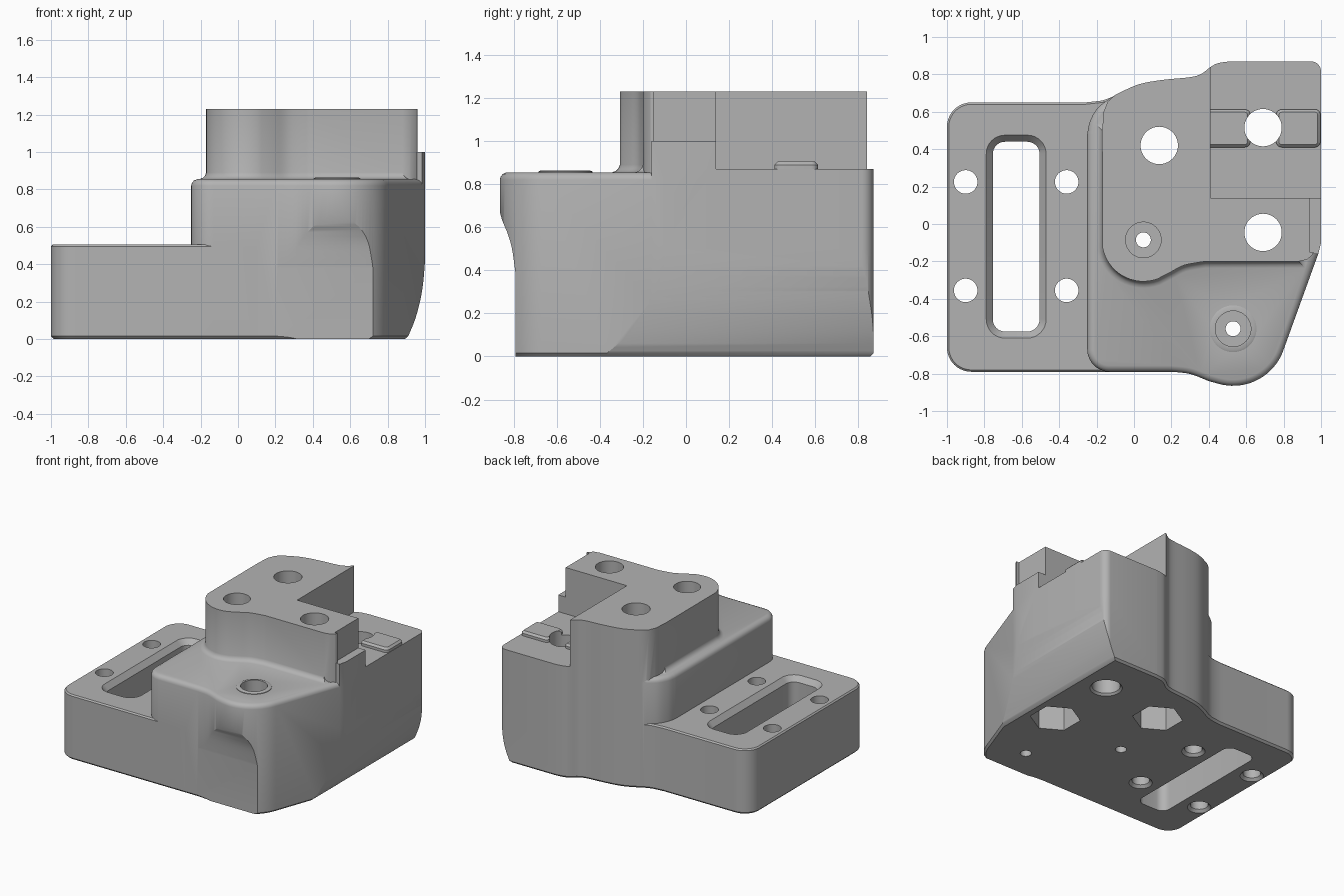
import bpy, bmesh, math
from mathutils import Vector

if "Cube" in bpy.data.objects:
    bpy.data.objects.remove(bpy.data.objects["Cube"])


def arc(cx, cy, r, a0, a1, n=10):
    """Points on an arc, angles in degrees."""
    return [(cx + r * math.cos(math.radians(a0 + (a1 - a0) * i / n)),
             cy + r * math.sin(math.radians(a0 + (a1 - a0) * i / n))) for i in range(n + 1)]


def spline(pts, n=5):
    """Smooth curve through all points."""
    p = [Vector(q) for q in [pts[0]] + pts + [pts[-1]]]
    out = []
    for a, b, c, d in zip(p, p[1:], p[2:], p[3:]):
        for i in range(n):
            t = i / n
            out.append(tuple(0.5 * (2 * b + (c - a) * t + (2 * a - 5 * b + 4 * c - d) * t * t
                                    + (3 * b - a - 3 * c + d) * t ** 3)))
    return out + [tuple(pts[-1])]


def rounded(x0, x1, y0, y1, r, n=8):
    return (arc(x0 + r, y0 + r, r, 180, 270, n) + arc(x1 - r, y0 + r, r, 270, 360, n)
            + arc(x1 - r, y1 - r, r, 0, 90, n) + arc(x0 + r, y1 - r, r, 90, 180, n))


def offset(pts, d):
    """Move an anticlockwise outline inwards by d."""
    out = []
    for i, p in enumerate(pts):
        e1 = (p - pts[i - 1]).normalized()
        e2 = (pts[(i + 1) % len(pts)] - p).normalized()
        n1, n2 = Vector((-e1.y, e1.x)), Vector((-e2.y, e2.x))
        out.append(p + d * (n1 + n2) / max(1 + n1.dot(n2), 0.3))
    return out


def prism(name, pts, rings, axis='z'):
    """Extrude an outline through (height, inset) rings along an axis."""
    p = []
    for q in map(Vector, pts):
        if not p or (q - p[-1]).length > 1e-4:
            p.append(q)
    if (p[0] - p[-1]).length < 1e-4:
        p.pop()
    if sum(a.x * b.y - b.x * a.y for a, b in zip(p, p[1:] + p[:1])) < 0:
        p.reverse()
    place = {'z': lambda a, b, h: (a, b, h), 'y': lambda a, b, h: (a, h, b),
             'x': lambda a, b, h: (h, a, b)}[axis]
    bm = bmesh.new()
    loops = [[bm.verts.new(place(q.x, q.y, h)) for q in (offset(p, d) if d else p)]
             for h, d in rings]
    for lo, hi in zip(loops, loops[1:]):
        for i in range(len(p)):
            j = (i + 1) % len(p)
            bm.faces.new((lo[i], lo[j], hi[j], hi[i]))
    bm.faces.new(loops[0])
    bm.faces.new(loops[-1])
    bmesh.ops.recalc_face_normals(bm, faces=bm.faces)
    me = bpy.data.meshes.new(name)
    bm.to_mesh(me)
    bm.free()
    ob = bpy.data.objects.new(name, me)
    bpy.context.collection.objects.link(ob)
    return ob


def hole(x, y, steps, sides=40, turn=0):
    """Round or many-sided cutter from (height, radius) steps."""
    r = steps[0][1]
    return prism("hole", arc(x, y, r, turn, turn + 360, sides), [(z, r - s) for z, s in steps])


def combine(target, tool, op):
    tool.hide_render = True
    bpy.context.view_layer.objects.active = target
    m = target.modifiers.new(op, 'BOOLEAN')
    m.operation, m.object, m.solver = op, tool, 'EXACT'
    bpy.ops.object.modifier_apply(modifier=m.name)
    bpy.data.objects.remove(tool)


# Shared outlines
back = spline([(-0.1, 0.69), (0.02, 0.745), (0.15, 0.77), (0.3, 0.785), (0.36, 0.803),
               (0.41, 0.84), (0.45, 0.86), (0.52, 0.87)])
back_left = [p for p in back if p[0] < 0.4101]
back_right = [p for p in back if p[0] > 0.4099]
corner = arc(0.945, 0.815, 0.055, 90, 0, 8)

# Flat slotted base
base_line = (arc(-0.87, -0.66, 0.13, 180, 270) + [(0.1, -0.79), (0.1, 0.68), (-0.1, 0.685)]
             + [(-0.17, 0.66), (-0.26, 0.65)] + arc(-0.87, 0.52, 0.13, 90, 180))
body = prism("mount_body", base_line, [(0, 0.015), (0.015, 0), (0.495, 0), (0.505, 0.01)])

# Middle block with rounded top edge
mid_line = (spline([(-0.25, 0.48), (-0.235, 0.55), (-0.19, 0.625), (-0.1, 0.69)])
            + back + corner + [(1, -0.1), (0.985, -0.16)]
            + arc(0.53, -0.58, 0.285, -19, -105, 20)
            + spline([(0.4, -0.84), (0.3, -0.802), (0.2, -0.79)])
            + arc(-0.13, -0.67, 0.12, 270, 180))
mid = prism("middle_block", mid_line, [(0, 0.015), (0.015, 0), (0.82, 0), (0.835, 0.004),
                                       (0.847, 0.014), (0.855, 0.032)])

# Upper block and its flared foot
front_left = ([(-0.17, 0.5)] + arc(0.05, -0.085, 0.222, 190, 290, 16)
              + spline([(0.2, -0.255), (0.27, -0.22), (0.38, -0.2)]) + [(0.88, -0.2)])
upper_line = (front_left + [(0.925, -0.19), (0.955, -0.165), (0.96, -0.15), (0.937, -0.15),
                            (0.937, 0.14), (0.41, 0.14)] + back_left[::-1]
              + [(-0.14, 0.655), (-0.162, 0.6)])
upper = prism("upper_block", upper_line, [(0.3, 0), (1.23, 0)])
foot = prism("foot_fillet", front_left + [(0.88, 0), (0.2, 0.1), (0.1, 0.5)],
             [(0.7, -0.035), (0.855, -0.035), (0.862, -0.018), (0.873, -0.007), (0.89, 0)])

# Rear shelf, side ledge, raised ring and locating pads
shelf = prism("rear_shelf", [(0.35, 0.1), (1, 0.1)] + corner[::-1] + back_right[::-1]
              + [(0.35, 0.7)], [(0.5, 0), (0.87, 0)])
ledge = prism("side_ledge", [(0.85, -0.16), (0.985, -0.16), (1, -0.1), (1, 0.14), (0.85, 0.14)],
              [(0.5, 0), (1.0, 0)])
ring = prism("raised_ring", arc(0.53, -0.56, 0.125, 0, 360, 40),
             [(0.7, 0), (0.859, 0), (0.864, 0.012)])
pads = [prism("pad", rounded(a, b, 0.41, 0.613, 0.03, 5), [(0.7, 0), (0.89, 0), (0.905, 0.015)])
        for a, b in ((0.35, 0.622), (0.76, 0.997))]
for part in [mid, upper, foot, shelf, ledge, ring] + pads:
    combine(body, part, 'UNION')

# Curved undercut along the right side
side_curve = spline([(0.91, 0.015), (0.945, 0.1), (0.973, 0.2), (0.99, 0.3), (1.0, 0.42)])
combine(body, prism("side_cut", [(0.89, -0.05), (0.892, 0)] + side_curve
                    + [(1.1, 0.43), (1.1, -0.05)], [(-1, 0), (1, 0)], 'y'), 'DIFFERENCE')
# Hollow below the front bulge
front_curve = spline([(-0.791, 0.38), (-0.808, 0.5), (-0.828, 0.57), (-0.856, 0.64), (-0.875, 0.72)])
combine(body, prism("front_cut", [(-0.791, -0.1)] + front_curve + [(-1, 0.72), (-1, -0.1)],
                    [(0.1, 0), (1.1, 0)], 'x'), 'DIFFERENCE')

# Slot and bolt holes
cutters = [prism("slot", rounded(-0.79, -0.47, -0.61, 0.475, 0.1),
                 [(-0.1, 0.035), (0.465, 0.035), (0.505, 0), (0.6, 0)])]
for x in (-0.9, -0.36):
    for y in (-0.355, 0.225):
        cutters.append(hole(x, y, [(-0.1, 0.083), (0, 0.083), (0.02, 0.063), (0.7, 0.063)]))
for x, y in ((0.135, 0.42), (0.69, -0.045)):
    cutters.append(hole(x, y, [(-0.1, 0.1), (1.4, 0.1)]))
    cutters.append(hole(x, y, [(-0.1, 0.18), (0.3, 0.18)], 6, 30))
cutters.append(hole(0.69, 0.515, [(-0.1, 0.115), (0, 0.115), (0.015, 0.1), (1.0, 0.1)]))
for x, y, z in ((0.05, -0.085, 0.98), (0.53, -0.56, 0.6)):
    cutters.append(hole(x, y, [(-0.1, 0.04), (z, 0.04), (z + 0.0001, 0.095), (1.4, 0.095)]))
for c in cutters:
    combine(body, c, 'DIFFERENCE')

# Finish
grey = bpy.data.materials.new("plain_grey")
grey.diffuse_color = (0.45, 0.45, 0.45, 1)
grey.use_nodes = True
grey.node_tree.nodes["Principled BSDF"].inputs["Base Color"].default_value = grey.diffuse_color
body.data.materials.clear()
body.data.materials.append(grey)
for f in body.data.polygons:
    f.material_index = 0
bpy.ops.object.select_all(action='DESELECT')
body.select_set(True)
bpy.context.view_layer.objects.active = body
bpy.ops.object.shade_smooth_by_angle(angle=math.radians(30))
